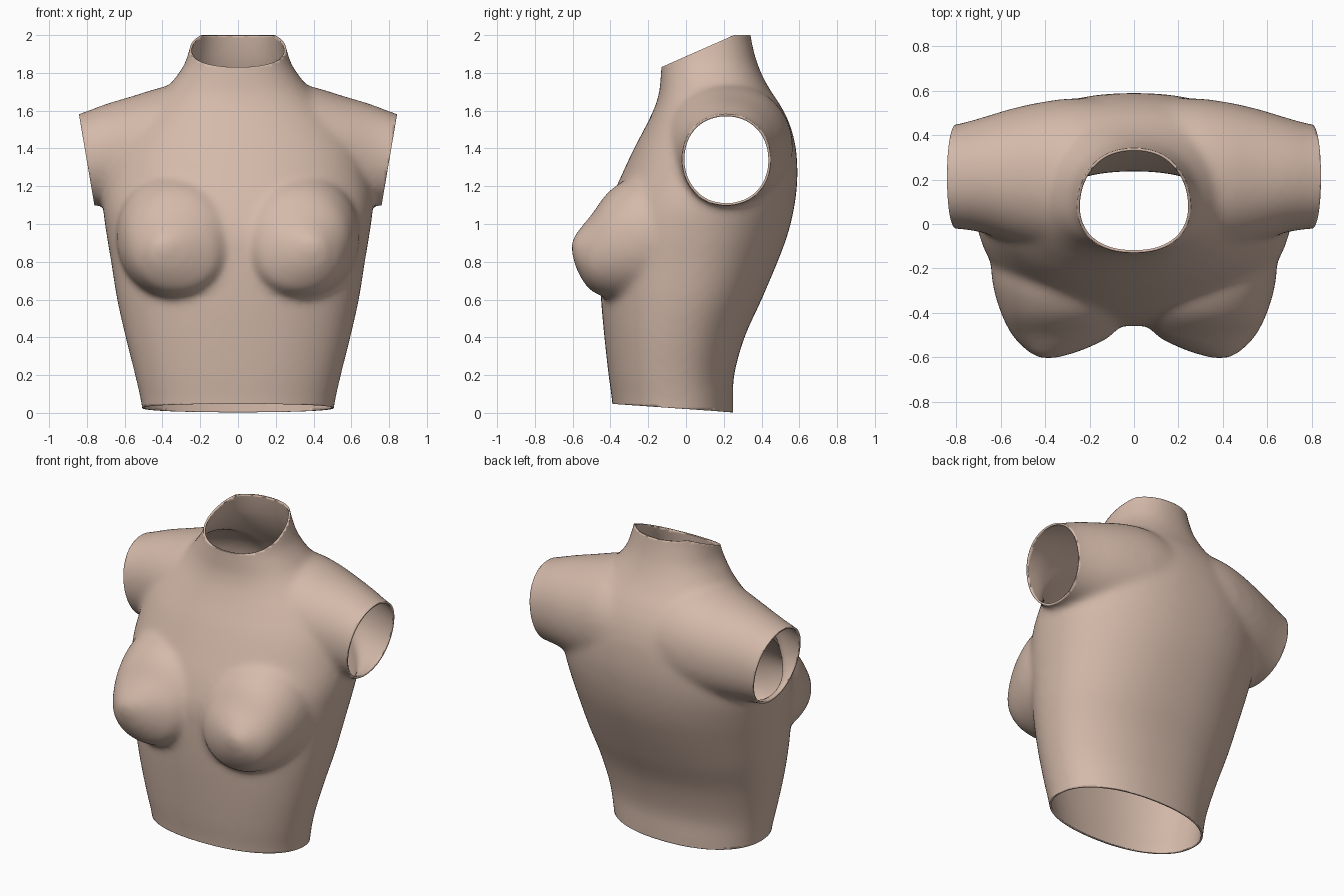
import bpy, bmesh, math
from mathutils import Vector

if "Cube" in bpy.data.objects:
    bpy.data.objects.remove(bpy.data.objects["Cube"])

bm = bmesh.new()


def catmull(p0, p1, p2, p3, t):
    return [0.5 * (2 * b + (c - a) * t + (2 * a - 5 * b + 4 * c - d) * t * t
                   + (3 * b - a - 3 * c + d) * t ** 3)
            for a, b, c, d in zip(p0, p1, p2, p3)]


def loft(stations, place, power=2.0, sides=64, steps=5):
    """Closed solid through rings given as (position, u_min, u_max, v_min, v_max)."""
    n = len(stations)
    rows = []
    for i in range(n - 1):
        pts = [stations[min(max(i + k, 0), n - 1)] for k in (-1, 0, 1, 2)]
        rows += [catmull(*pts, s / steps) for s in range(steps)]
    rows.append(stations[-1])
    rings = []
    for w, u0, u1, v0, v1 in rows:
        ring = []
        for k in range(sides):
            a = 2 * math.pi * k / sides
            c, s = math.cos(a), math.sin(a)
            c = math.copysign(abs(c) ** (2 / power), c)
            s = math.copysign(abs(s) ** (2 / power), s)
            ring.append(bm.verts.new(place(w, (u0 + u1) / 2 + c * (u1 - u0) / 2,
                                           (v0 + v1) / 2 + s * (v1 - v0) / 2)))
        rings.append(ring)
    faces = [bm.faces.new(rings[0]), bm.faces.new(rings[-1])]
    for a, b in zip(rings, rings[1:]):
        for k in range(sides):
            j = (k + 1) % sides
            faces.append(bm.faces.new((a[k], a[j], b[j], b[k])))
    bmesh.ops.recalc_face_normals(bm, faces=faces)


# trunk and neck: z, half width, front y, back y
trunk = [(-0.12, .49, -.38, .25), (.05, .512, -.39, .25), (.2, .545, -.41, .255),
         (.4, .595, -.432, .31), (.6, .64, -.45, .40), (.8, .672, -.46, .485),
         (.95, .697, -.455, .54), (1.1, .715, -.41, .575), (1.25, .70, -.345, .59),
         (1.4, .66, -.275, .582), (1.52, .58, -.212, .552), (1.62, .48, -.165, .505),
         (1.7, .395, -.142, .452), (1.77, .335, -.135, .412), (1.84, .287, -.13, .382),
         (1.9, .265, -.128, .363), (2.0, .24, -.125, .342), (2.12, .225, -.12, .33)]
loft([(z, -w, w, f, b) for z, w, f, b in trunk], lambda w, u, v: (u, v, w), 2.2)

# shoulders: x, front y, back y, bottom z, top z
arm = [(0, -.16, .56, 1.05, 1.72), (.25, -.15, .567, 1.05, 1.745), (.4, -.12, .552, 1.06, 1.725),
       (.55, -.08, .52, 1.08, 1.68), (.7, -.035, .475, 1.095, 1.635),
       (.82, -.02, .445, 1.10, 1.59), (.97, -.01, .43, 1.11, 1.54)]
both = [(-x, *r) for x, *r in reversed(arm[1:])] + arm
loft(both, lambda w, u, v: (w, u, v), 2.1)

# breasts: y, inner x, outer x, bottom z, top z
bust = [(-.605, .36, .42, .85, .91), (-.585, .28, .465, .775, .945), (-.55, .19, .505, .705, .99),
        (-.5, .10, .55, .645, 1.05), (-.4, .035, .60, .605, 1.18),
        (-.25, .03, .64, .60, 1.26), (-.05, .06, .645, .62, 1.28)]
for side in (1, -1):
    loft(bust, lambda w, u, v: (u * side, w, v), 2.1)

# fuse the parts into one smooth skin
mesh = bpy.data.meshes.new("torso_shell")
bm.to_mesh(mesh)
bm.free()
torso = bpy.data.objects.new("torso_shell", mesh)
bpy.context.collection.objects.link(torso)
fuse = torso.modifiers.new("fuse", 'REMESH')
fuse.mode = 'VOXEL'
fuse.voxel_size = 0.02
soft = torso.modifiers.new("soften", 'SMOOTH')
soft.factor = 0.5
soft.iterations = 12
skin = bpy.data.meshes.new_from_object(
    torso.evaluated_get(bpy.context.evaluated_depsgraph_get()))
torso.modifiers.clear()

# open the waist, neck and arms with plane cuts
bm = bmesh.new()
bm.from_mesh(skin)


def cut(point, normal, keep=lambda c: True):
    faces = [f for f in bm.faces if keep(f.calc_center_median())]
    geom = set(faces)
    for f in faces:
        geom.update(f.edges)
        geom.update(f.verts)
    bmesh.ops.bisect_plane(bm, geom=list(geom), plane_co=Vector(point),
                           plane_no=Vector(normal).normalized(), clear_outer=True)


cut((0, .25, .003), (0, -.07, -1))
cut((0, -.127, 1.832), (0, -.44, 1))
cut((0, 0, 2), (0, 0, 1))
for side in (1, -1):
    cut((.842 * side, 0, 1.58), (side, 0, -.17),
        lambda c: c.z > 1.03 and c.x * side > .6)
bm.to_mesh(mesh)
bm.free()

# thin wall and skin colour
wall = torso.modifiers.new("wall", 'SOLIDIFY')
wall.thickness = 0.012
wall.offset = -1
mat = bpy.data.materials.new("skin_tone")
mat.diffuse_color = (.66, .49, .40, 1)
mat.use_nodes = True
mat.node_tree.nodes["Principled BSDF"].inputs["Base Color"].default_value = mat.diffuse_color
mesh.materials.clear()
mesh.materials.append(mat)
bpy.context.view_layer.objects.active = torso
torso.select_set(True)
bpy.ops.object.shade_smooth_by_angle(angle=math.radians(50))
